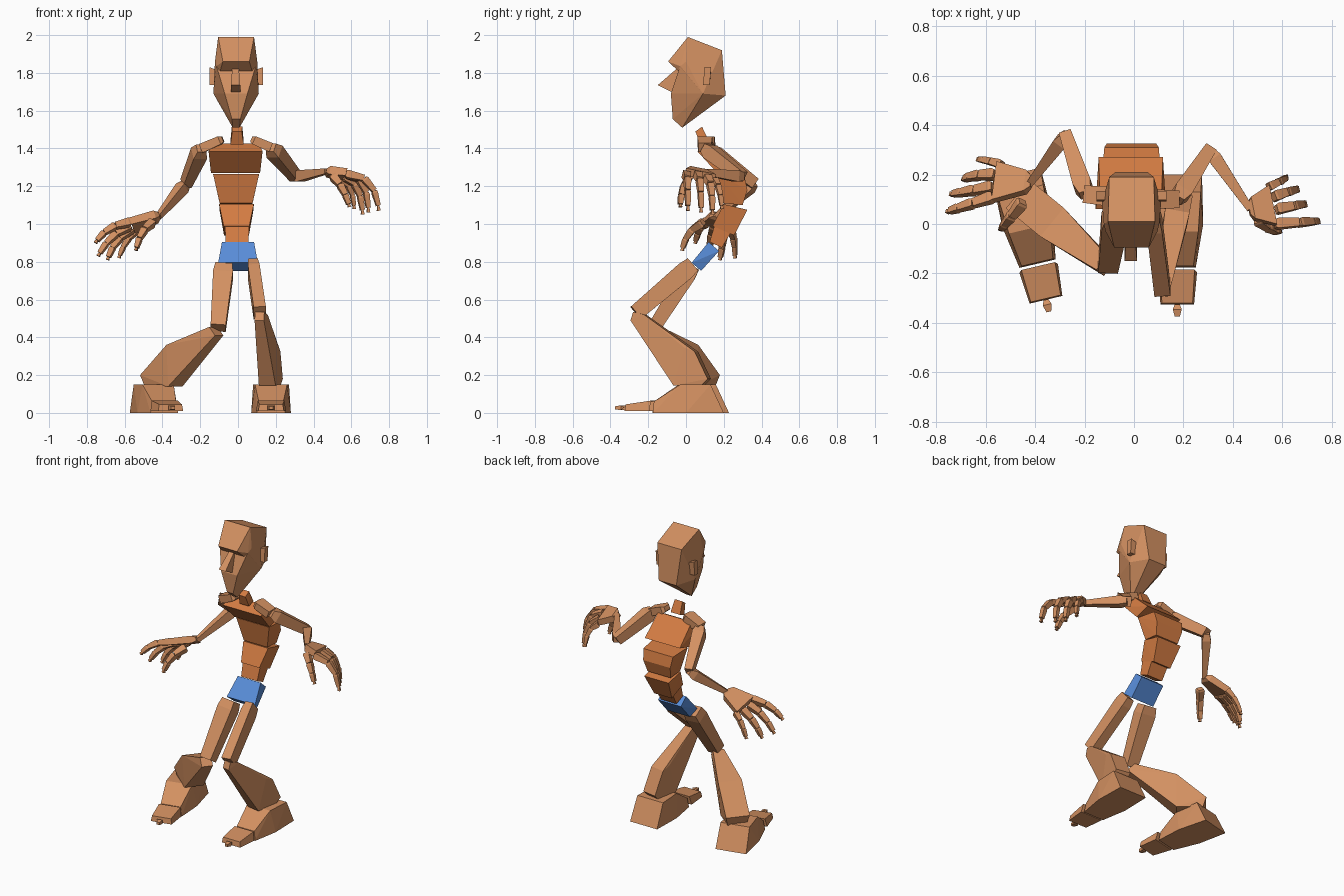
import bpy, bmesh
from math import radians
from mathutils import Vector, Matrix

cube = bpy.data.objects.get("Cube")
if cube:
    bpy.data.objects.remove(cube, do_unlink=True)


def material(name, colour):
    mat = bpy.data.materials.new(name)
    mat.use_nodes = True
    mat.diffuse_color = (*colour, 1)
    bsdf = next(n for n in mat.node_tree.nodes if n.type == 'BSDF_PRINCIPLED')
    bsdf.inputs["Base Color"].default_value = (*colour, 1)
    return mat


skin = material("skin", (.65, .28, .12))
torso = material("torso_orange", (.65, .2, .055))
blue = material("trunks_blue", (.1, .27, .7))


def hull(name, points, mat=skin):
    """Faceted convex solid around a few corner points."""
    bm = bmesh.new()
    for p in points:
        bm.verts.new(p)
    result = bmesh.ops.convex_hull(bm, input=bm.verts[:])
    loose = {g for g in result["geom_interior"] + result["geom_unused"]
             if isinstance(g, bmesh.types.BMVert)}
    bmesh.ops.delete(bm, geom=list(loose), context='VERTS')
    bmesh.ops.dissolve_limit(bm, angle_limit=radians(2), verts=bm.verts[:], edges=bm.edges[:])
    bmesh.ops.recalc_face_normals(bm, faces=bm.faces[:])
    mesh = bpy.data.meshes.new(name)
    bm.to_mesh(mesh)
    bm.free()
    mesh.materials.append(mat)
    obj = bpy.data.objects.new(name, mesh)
    bpy.context.collection.objects.link(obj)
    return obj


def mirrored(points, centre=0):
    """Each (half width, y, z) gives a left and a right corner."""
    return [(centre + s * w, y, z) for w, y, z in points for s in (-1, 1)]


def bone(name, start, end, size_a, size_b, across=(1, 0, 0), pinch=.65):
    """Tapered box between two points, with its near end pinched."""
    a, b = Vector(start), Vector(end)
    along = (b - a).normalized()
    side = Vector(across)
    side = (side - along * side.dot(along)).normalized()
    other = along.cross(side)
    points = []
    rings = ((0, size_a, pinch), (.14, size_a, 1), (1, size_b, 1))
    for t, (w, d), k in rings:
        c = a.lerp(b, t)
        points += [c + side * i * w * k / 2 + other * j * d * k / 2
                   for i in (-1, 1) for j in (-1, 1)]
    return hull(name, points)


# Head
HEAD_X = -.01
hull("cranium", mirrored([
    (.095, .01, 1.99), (.09, .19, 1.92), (.065, .21, 1.68), (.12, .09, 1.69),
    (.07, -.095, 1.86), (.112, .0, 1.86), (.105, -.03, 1.835)], HEAD_X))
hull("face", mirrored([
    (.105, -.03, 1.84), (.06, -.08, 1.69), (.022, -.07, 1.555), (.018, -.02, 1.51),
    (.12, .09, 1.69), (.065, .21, 1.68), (.1, .1, 1.84)], HEAD_X))
hull("nose", mirrored([
    (.017, -.04, 1.83), (.017, -.055, 1.81), (.025, -.15, 1.735),
    (.025, -.08, 1.7), (.02, -.03, 1.72)], HEAD_X - .003))
for side, s in (("left", 1), ("right", -1)):
    hull(side + "_ear", [(HEAD_X + s * x, y + t, z)
                         for x, top in ((.1, 1.815), (.142, 1.83))
                         for y in (.09, .125)
                         for z, t in ((1.735, 0), (top, .008))])

# Neck and spine blocks
hull("neck", mirrored([
    (.025, .05, 1.49), (.028, .085, 1.515), (.035, .075, 1.42), (.035, .12, 1.44)], -.005), torso)
hull("upper_chest", mirrored([
    (.143, .06, 1.385), (.125, .135, 1.425), (.13, .165, 1.27), (.13, .27, 1.3)], -.013), torso)
hull("ribcage", mirrored([
    (.122, .17, 1.265), (.11, .31, 1.25), (.1, .325, 1.18),
    (.087, .2, 1.11), (.085, .3, 1.1)], -.01), torso)
hull("abdomen", mirrored([
    (.092, .2, 1.105), (.09, .325, 1.075), (.068, .14, .99), (.066, .255, .94)], -.008), torso)
hull("waist", mirrored([
    (.064, .15, .99), (.062, .235, .95), (.06, .125, .905), (.058, .19, .875)], -.005), torso)
hull("pelvis", mirrored([
    (.085, .12, .905), (.085, .175, .857), (.105, .03, .795), (.085, .08, .752)]), blue)


# Arms: collarbone, shoulder, elbow and wrist
def arm(side, inner, shoulder, elbow, wrist):
    up = (0, 0, 1)
    bone(side + "_collarbone", inner, shoulder, (.045, .08), (.05, .07), up)
    bone(side + "_upper_arm", shoulder, elbow, (.075, .075), (.06, .05), up)
    bone(side + "_forearm", elbow, wrist, (.06, .055), (.028, .028), up)


arm("left", (.07, .1, 1.45), (.175, .1, 1.405), (.305, .3, 1.25), (.47, .06, 1.28))
arm("right", (-.08, .11, 1.45), (-.195, .12, 1.4), (-.275, .36, 1.215), (-.42, .165, 1.04))


# Hands: each digit bends along a curve of knuckle, control and tip
def digit(name, knuckle, control, tip, across, width):
    k, c, e = Vector(knuckle), Vector(control), Vector(tip)
    path = [k.lerp(c, t).lerp(c.lerp(e, t), t) for t in (0, .36, .68, .93, 1)]
    for i in range(3):
        w = width * (1 - .14 * i)
        bone(f"{name}_joint_{i + 1}", path[i], path[i + 1], (w, w), (w * .8, w * .75), across, .8)
    bone(name + "_tip", path[3], path[4], (.012, .012), (.018, .018), across)


def hand(side, wrist, middle, across, digits):
    bone(side + "_palm", wrist, middle, (.09, .045), (.165, .04), across, .5)
    for name, points in digits.items():
        digit(f"{side}_{name}", *points, across, .034 if name == "little_finger" else .042)


hand("left", (.465, .06, 1.28), (.56, .075, 1.26), (-.03, .15, -.03), {
    "index_finger": ((.57, .0, 1.265), (.73, .01, 1.27), (.745, .01, 1.07)),
    "middle_finger": ((.575, .06, 1.265), (.69, .08, 1.26), (.69, .08, 1.06)),
    "ring_finger": ((.565, .11, 1.25), (.65, .14, 1.23), (.66, .14, 1.05)),
    "little_finger": ((.545, .15, 1.235), (.61, .18, 1.21), (.615, .19, 1.08)),
    "thumb": ((.5, .02, 1.255), (.56, -.03, 1.2), (.59, -.03, 1.09))})
hand("right", (-.415, .17, 1.045), (-.56, .17, .99), (.04, .14, -.04), {
    "index_finger": ((-.57, .11, 1.01), (-.69, .07, 1.0), (-.755, .05, .9)),
    "middle_finger": ((-.57, .15, .99), (-.68, .13, .95), (-.74, .12, .83)),
    "ring_finger": ((-.56, .2, .975), (-.66, .2, .92), (-.69, .18, .81)),
    "little_finger": ((-.535, .24, .965), (-.6, .26, .92), (-.63, .26, .82)),
    "thumb": ((-.45, .09, 1.01), (-.52, .0, .97), (-.54, -.02, .86))})

# Thighs
bone("left_thigh", (.078, .035, .785), (.115, -.265, .53), (.062, .1), (.065, .085), pinch=.85)
bone("right_thigh", (-.075, .035, .775), (-.105, -.17, .45), (.105, .09), (.08, .07), pinch=.85)


# Shins: a side outline run out from the knee, wider towards the ankle
def shin(name, knee, heading, outline):
    origin = Vector((*knee, 0))
    forward = Vector((*heading, 0)).normalized()
    side = Vector((-forward.y, forward.x, 0))
    hull(name, [origin + forward * u + side * s * w + Vector((0, 0, z))
                for u, z, w in outline for s in (-1, 1)])


shin("left_shin", (.115, -.275), (.055, .3), [
    (-.015, .49, .025), (.0, .535, .025), (.06, .52, .032), (.28, .345, .05),
    (.335, .325, .05), (.405, .18, .05), (.37, .145, .045), (.22, .145, .045)])
shin("right_shin", (-.115, -.17), (-.33, .27), [
    (-.02, .41, .035), (.02, .455, .035), (.28, .36, .075),
    (.46, .2, .075), (.44, .14, .06), (.28, .14, .06)])


# Feet: heel block, toe block and a small toe nub
def foot(side, place, yaw):
    frame = Matrix.Translation((*place, 0)) @ Matrix.Rotation(yaw, 4, 'Z')
    parts = {
        "foot": [(.1, .2, 0), (.095, .13, .15), (.085, -.03, .15),
                 (.065, -.17, .06), (.075, -.175, 0), (.105, .0, 0)],
        "toe_block": [(.07, -.185, .065), (.08, -.195, .01), (.062, -.32, .045), (.068, -.325, .01)],
        "toe_nub": [(.01, -.325, .03), (.018, -.345, .04), (.018, -.345, .015),
                    (.01, -.375, .035), (.01, -.375, .018)]}
    for name, corners in parts.items():
        hull(f"{side}_{name}", [frame @ Vector(p) for p in mirrored(corners)])


foot("left", (.175, .0), 0)
foot("right", (-.43, .01), .23)
